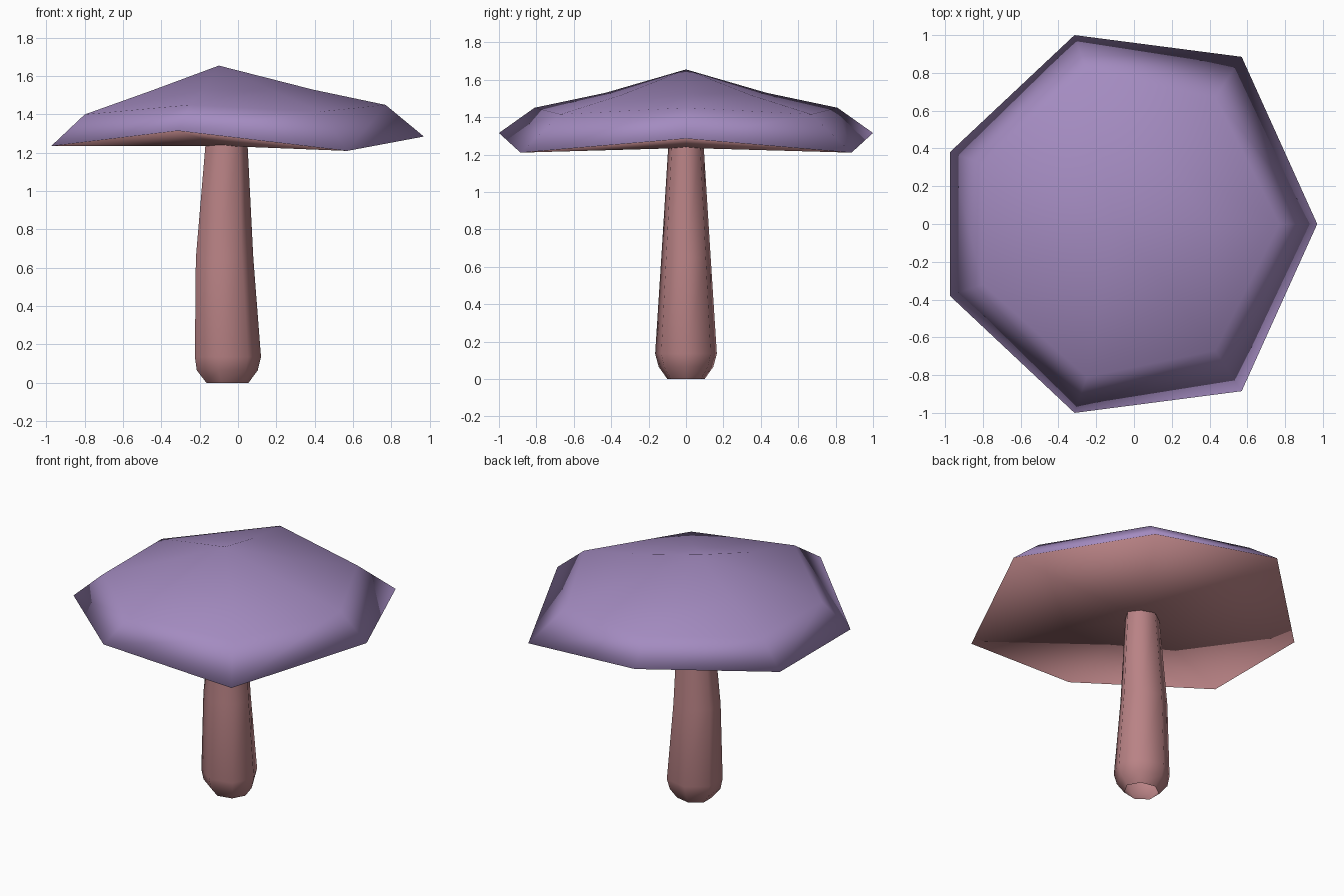
import bpy, bmesh, math

if "Cube" in bpy.data.objects:
    bpy.data.objects.remove(bpy.data.objects["Cube"])


def material(name, color):
    m = bpy.data.materials.new(name)
    m.diffuse_color = (*color, 1)
    m.use_nodes = True
    m.node_tree.nodes["Principled BSDF"].inputs["Base Color"].default_value = m.diffuse_color
    return m


purple = material("cap purple", (0.37, 0.26, 0.53))
pink = material("stem pink", (0.485, 0.225, 0.235))


def bridge(bm, a, b, mat=0):
    n = len(a)
    for i in range(n):
        f = bm.faces.new((a[i], a[(i + 1) % n], b[(i + 1) % n], b[i]))
        f.material_index = mat


def finish(name, bm, mats):
    me = bpy.data.meshes.new(name)
    for f in bm.faces:
        f.smooth = True
    bm.to_mesh(me)
    bm.free()
    for m in mats:
        me.materials.append(m)
    bpy.context.collection.objects.link(bpy.data.objects.new(name, me))


def mirrored_ring(bm, half):
    """Seven-point ring from the tip on +x and three points mirrored in y."""
    pts = half + [(x, -y, z) for x, y, z in reversed(half[1:])]
    return [bm.verts.new(p) for p in pts]


# Cap: wavy seven-sided rim, shoulder, upper ring and peak
bm = bmesh.new()
rim = mirrored_ring(bm, [(0.97, 0, 1.285), (0.57, 0.885, 1.21),
                         (-0.315, 1.0, 1.315), (-0.975, 0.38, 1.235)])
shoulder = mirrored_ring(bm, [(0.77, 0, 1.45), (0.43, 0.67, 1.415),
                              (-0.25, 0.81, 1.45), (-0.80, 0.32, 1.40)])
upper = mirrored_ring(bm, [(0.39, 0, 1.53), (0.19, 0.34, 1.52),
                           (-0.18, 0.43, 1.53), (-0.45, 0.17, 1.525)])
bridge(bm, rim, shoulder)
bridge(bm, shoulder, upper)
peak = bm.verts.new((-0.10, 0, 1.655))
under = bm.verts.new((-0.06, 0, 1.235))
for i in range(7):
    j = (i + 1) % 7
    bm.faces.new((upper[i], upper[j], peak))
    bm.faces.new((rim[j], rim[i], under)).material_index = 1  # underside
finish("mushroom_cap", bm, [purple, pink])

# Stem: slightly bent tapering tube, (z, left x, right x, half depth)
bm = bmesh.new()
rings = []
for z, x0, x1, d in [(0, -0.165, 0.055, 0.10), (0.065, -0.215, 0.103, 0.146),
                     (0.135, -0.225, 0.12, 0.165), (0.65, -0.22, 0.08, 0.132),
                     (1.24, -0.17, 0.05, 0.095)]:
    r = (x1 - x0) / (1 + math.cos(math.pi / 7))
    ry = d / math.sin(4 * math.pi / 7)
    rings.append([bm.verts.new((x1 - r + r * math.cos(a), ry * math.sin(a), z))
                  for a in (2 * math.pi * i / 7 for i in range(7))])
for a, b in zip(rings, rings[1:]):
    bridge(bm, a, b)
finish("mushroom_stem", bm, [pink])
